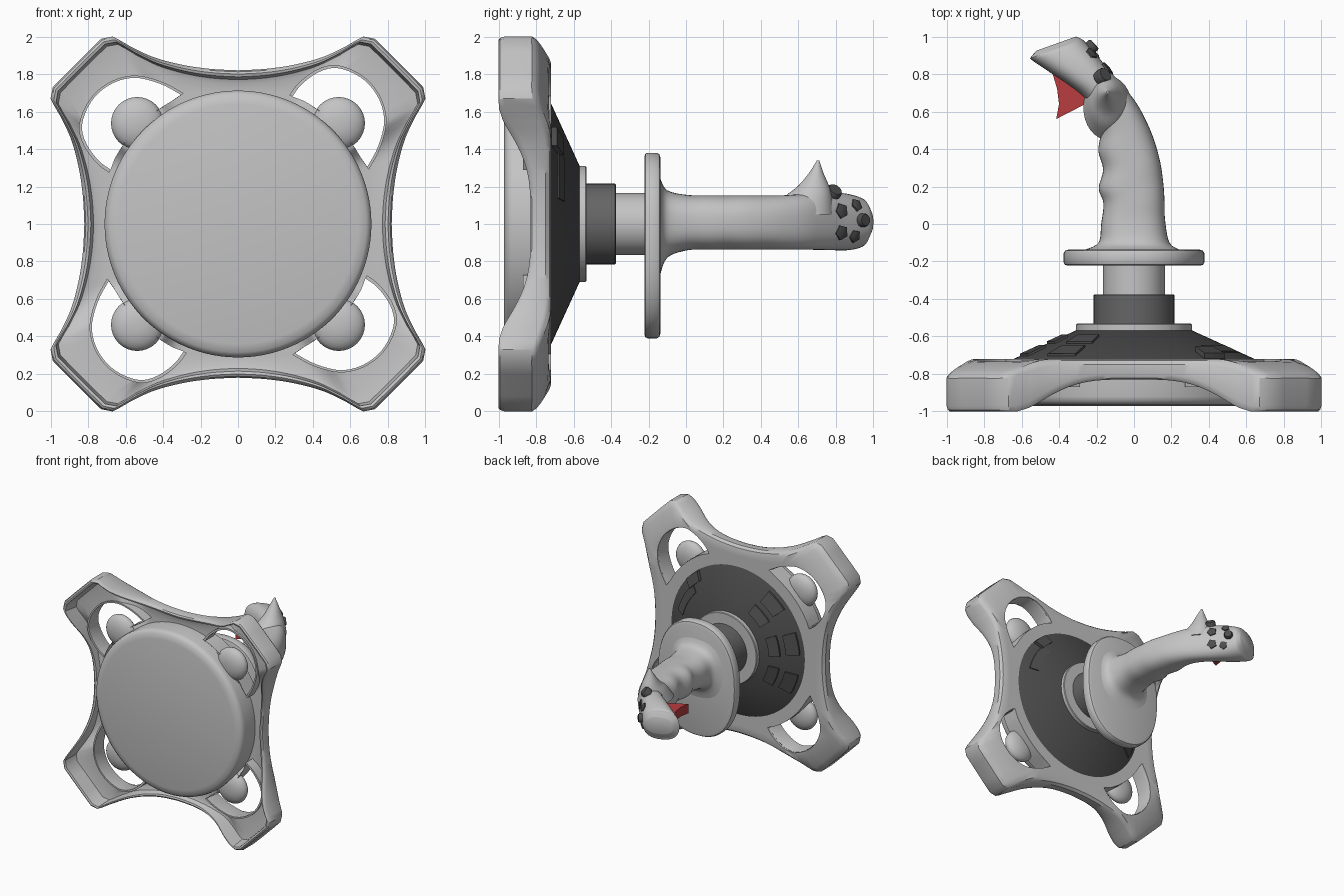
import bpy, bmesh, math
from mathutils import Vector
from mathutils.bvhtree import BVHTree

if "Cube" in bpy.data.objects:
    bpy.data.objects.remove(bpy.data.objects["Cube"])

def material(name, rgb):
    m = bpy.data.materials.new(name)
    m.diffuse_color = (*rgb, 1)
    m.use_nodes = True
    m.node_tree.nodes["Principled BSDF"].inputs["Base Color"].default_value = m.diffuse_color
    return m

LIGHT = material("light grey", (0.55, 0.55, 0.55))
MID = material("mid grey", (0.13, 0.13, 0.13))
DARK = material("dark grey", (0.075, 0.075, 0.075))
RED = material("red", (0.48, 0.045, 0.05))

def P(r, a, y):
    """Point at radius r and angle a around the stick axis."""
    return (r * math.cos(a), y, 1 + r * math.sin(a))

def loft(name, rings, mat, loop=False, angle=35):
    """Skin a list of equal closed rings; cap the ends or join last to first."""
    bm = bmesh.new()
    vs = [[bm.verts.new(p) for p in ring] for ring in rings]
    n = len(vs[0])
    pairs = list(zip(vs, vs[1:])) + ([(vs[-1], vs[0])] if loop else [])
    for a, b in pairs:
        for i in range(n):
            bm.faces.new((a[i], a[(i + 1) % n], b[(i + 1) % n], b[i]))
    if not loop:
        bm.faces.new(vs[0])
        bm.faces.new(vs[-1])
    bmesh.ops.recalc_face_normals(bm, faces=bm.faces)
    me = bpy.data.meshes.new(name)
    bm.to_mesh(me)
    bm.free()
    me.materials.append(mat)
    ob = bpy.data.objects.new(name, me)
    bpy.context.collection.objects.link(ob)
    smooth(ob, angle)
    return ob

def activate(ob):
    bpy.ops.object.select_all(action='DESELECT')
    ob.select_set(True)
    bpy.context.view_layer.objects.active = ob

def smooth(ob, angle=35):
    activate(ob)
    bpy.ops.object.shade_smooth_by_angle(angle=math.radians(angle))

def lathe(name, profile, mat, n=64):
    return loft(name, [[P(r, 2 * math.pi * i / n, y) for i in range(n)] for r, y in profile], mat)

def catmull(pts, n):
    """Smooth open curve through tuples of any length."""
    q = [pts[0]] + list(pts) + [pts[-1]]
    out = []
    for k in range(len(pts) - 1):
        a, b, c, d = q[k:k + 4]
        for j in range(n):
            t = j / n
            out.append(tuple(0.5 * (2 * B + (C - A) * t + (2 * A - 5 * B + 4 * C - D) * t * t
                                    + (3 * B - A - 3 * C + D) * t ** 3)
                             for A, B, C, D in zip(a, b, c, d)))
    return out + [tuple(pts[-1])]

def oval(c, hu, hv, n=40, e=2.0):
    """Superellipse ring spanned by two half-axis vectors."""
    ring = []
    for i in range(n):
        a = 2 * math.pi * i / n
        u, v = (math.copysign(abs(f) ** (2 / e), f) for f in (math.cos(a), math.sin(a)))
        ring.append(Vector(c) + Vector(hu) * u + Vector(hv) * v)
    return ring

def step(t):
    t = max(0, min(1, t))
    return t * t * (3 - 2 * t)

# ---- four-cornered base frame: arched tray with a rim ----
octant = catmull([(.82, 0), (.828, .15), (.85, .3), (.89, .45), (.945, .57)], 5) + \
    [(.98, .63), (1, .67), (.988, .73), (.92, .80)]
eighth = [(math.hypot(x, z), math.atan2(z, x)) for x, z in octant]
quarter = eighth + [(math.hypot(.86, .86), math.pi / 4)] + \
    [(r, math.pi / 2 - a) for r, a in reversed(eighth[1:])]
outline = [(r, a + k * math.pi / 2) for k in range(4) for r, a in quarter]

def top_y(r):
    return -.72 - .075 * step((r - .95) / .3)

def frame_loop(R, a):
    yb = -.83 - .17 * step((R - .82) / .36)
    pts = [(.64 + (R - .05 - .64) * t, None) for t in (0, .25, .5, .75, 1)]
    pts = [(r, top_y(r)) for r, _ in pts]
    yt = top_y(R)
    pts += [(R - .018, yt - .008), (R, yt - .03), (R, yb + .03), (R - .008, yb + .008),
            (R - .02, yb), (R - .035, yb + .005), (R - .05, yt - .07)]
    pts += [(.64 + (R - .06 - .64) * t, top_y(R) - .06) for t in (.9, .5, 0)]
    return [P(r, a, y) for r, y in pts]

frame = loft("base_frame", [frame_loop(R, a) for R, a in outline], LIGHT, loop=True)

# ---- corner windows with collars, and the flat feet seen through them ----
window = catmull([(.29, .68), (.34, .745), (.43, .81), (.53, .832), (.65, .785), (.74, .69),
                  (.78, .56), (.75, .42), (.69, .305)], 4)
window += [(.745 * math.cos(a), .745 * math.sin(a)) for a in
           [math.radians(24.5 + 41.5 * i / 10) for i in range(1, 10)]]
cx, cz = .57, .57

def window_ring(scale, y, turn):
    c, s = math.cos(turn), math.sin(turn)
    pts = [(cx + (x - cx) * scale, cz + (z - cz) * scale) for x, z in window]
    return [(x * c - z * s, y, 1 + x * s + z * c) for x, z in pts]

for k in range(4):
    turn = k * math.pi / 2
    cutter = loft("window_cutter", [window_ring(1.03, y, turn) for y in (-1.2, -.5)], LIGHT)
    cutter.hide_render = True
    mod = frame.modifiers.new("window", 'BOOLEAN')
    mod.operation, mod.solver, mod.object = 'DIFFERENCE', 'EXACT', cutter
    activate(frame)
    bpy.ops.object.modifier_apply(modifier=mod.name)
    bpy.data.objects.remove(cutter)
    loft(f"window_collar_{k}", [window_ring(s, y, turn) for s, y in
                                ((1, -.87), (1, -.75), (1.02, -.735), (1.06, -.745), (1.06, -.87))],
         LIGHT, loop=True)
    a = turn + math.pi / 4
    c = P(.76, a, -.84)
    rings = []
    for j in range(1, 12):
        t = math.pi * j / 12
        r = .14 * math.sin(t)
        rings.append(oval((c[0], c[1] - .065 * math.cos(t), c[2]), (r, 0, 0), (0, 0, r), 32))
    loft(f"foot_{k}", rings, LIGHT, angle=60)
smooth(frame)

# ---- base drum, cone and neck ----
lathe("base_drum", [(.64, -.972), (.685, -.962), (.705, -.945), (.712, -.92), (.712, -.76), (.66, -.735)], LIGHT, 96)
lathe("base_cone", [(.665, -.76), (.665, -.73), (.31, -.568), (.25, -.568)], DARK, 96)
lathe("neck_ring", [(.305, -.575), (.31, -.57), (.31, -.537), (.305, -.532)], LIGHT)
lathe("neck_sleeve", [(.215, -.54), (.215, -.38), (.21, -.375)], MID)
lathe("stem", [(.165, -.39), (.165, -.2)], LIGHT)

# ---- raised keys on the cone ----
def cone_plate(name, r0, r1, a0, a1, h):
    def ring(lift):
        arc = [math.radians(a0 + (a1 - a0) * i / 6) for i in range(7)]
        edge = [(r0, a) for a in arc] + [(r1, a) for a in reversed(arc)]
        return [P(r, a, -.73 + (.665 - r) * .456 + lift) for r, a in edge]
    loft(name, [ring(-.02), ring(h)], DARK)

for k, a in enumerate((130, 167, 202)):
    cone_plate(f"inner_key_{k}", .385, .465, a - 11, a + 11, .013)
    cone_plate(f"outer_key_{k}", .51, .61, a - 9, a + 9, .013)
cone_plate("slider_track", .5, .57, 14, 44, .008)
cone_plate("slider_knob", .56, .64, 41, 54, .03)

# ---- hand rest plate ----
loft("hand_rest", [oval((0, y, .885), (.375 - d, 0, 0), (0, 0, .495 - d), 64, 2.3) for d, y in
                   ((.02, -.222), (.005, -.217), (0, -.205), (0, -.155), (.008, -.142), (.03, -.135))], LIGHT)

# ---- curved grip: left x,y / right x,y / low z / high z per section ----
sections = [(-.27, -.14, .25, -.14, .72, 1.25), (-.19, -.10, .19, -.10, .82, 1.18),
            (-.175, 0, .166, .02, .86, 1.155), (-.163, .11, .162, .14, .863, 1.153),
            (-.188, .19, .155, .23, .863, 1.153), (-.165, .29, .14, .33, .863, 1.153),
            (-.19, .39, .11, .44, .863, 1.153), (-.178, .49, .07, .54, .863, 1.153),
            (-.2, .59, .01, .65, .863, 1.16), (-.27, .68, -.07, .75, .862, 1.17),
            (-.36, .75, -.14, .83, .86, 1.17), (-.45, .81, -.21, .915, .86, 1.16),
            (-.545, .875, -.265, .975, .875, 1.14), (-.55, .89, -.285, .99, .90, 1.12),
            (-.52, .925, -.31, 1.0, .94, 1.08)]
rings = []
for lx, ly, rx, ry, z0, z1 in catmull(sections, 5):
    rings.append(oval(((lx + rx) / 2, (ly + ry) / 2, (z0 + z1) / 2),
                      ((rx - lx) / 2, (ry - ly) / 2, 0), (0, 0, (z1 - z0) / 2), 40, 2.5))
grip = loft("grip", rings, LIGHT, angle=50)

# pointed thumb spur on top of the grip
spur = catmull([(.62, 1.05, .13, .17), (.65, 1.14, .1, .13), (.68, 1.2, .07, .085),
                (.695, 1.27, .04, .04), (.705, 1.34, .006, .006)], 5)
loft("thumb_spur", [oval((-.14, y, z), (rx, 0, 0), (0, ry, 0), 32) for y, z, rx, ry in spur], LIGHT, angle=60)

# ---- head buttons, placed on the grip surface ----
def button(name, at, normal, r, sides, h, turn=0):
    n = Vector(normal).normalized()
    u = n.cross(Vector((0, 0, 1))).normalized()
    v = n.cross(u)
    U = u * math.cos(turn) + v * math.sin(turn)
    V = n.cross(U)
    at = Vector(at)
    loft(name, [oval(at + n * d, U * s, V * s, sides) for d, s in ((-.02, r), (h * .7, r), (h, r * .85))], DARK)

bm = bmesh.new()
bm.from_mesh(grip.data)
tree = BVHTree.FromBMesh(bm)
bm.free()
for k, (y, z, r, sides, h) in enumerate([(.94, 1.02, .036, 24, .03), (.83, 1.07, .042, 5, .01),
                                         (.91, 1.10, .036, 5, .01), (.83, .955, .042, 5, .01),
                                         (.90, .935, .036, 5, .01)]):
    hit, normal, _, _ = tree.ray_cast(Vector((1, y, z)), Vector((-1, 0, 0)))
    if hit:
        button(f"head_button_{k}", hit, normal, r, sides, h, k * 1.3)
button("thumb_button", (-.17, .785, 1.165), (.6, .45, .65), .042, 24, .03)

# ---- trigger ----
tri = [(-.44, .82), (-.41, .72), (-.4, .64), (-.415, .56), (-.24, .65), (-.22, .74)]
loft("trigger", [[(x, y, z) for x, y in tri] for z in (.965, 1.045)], RED)
